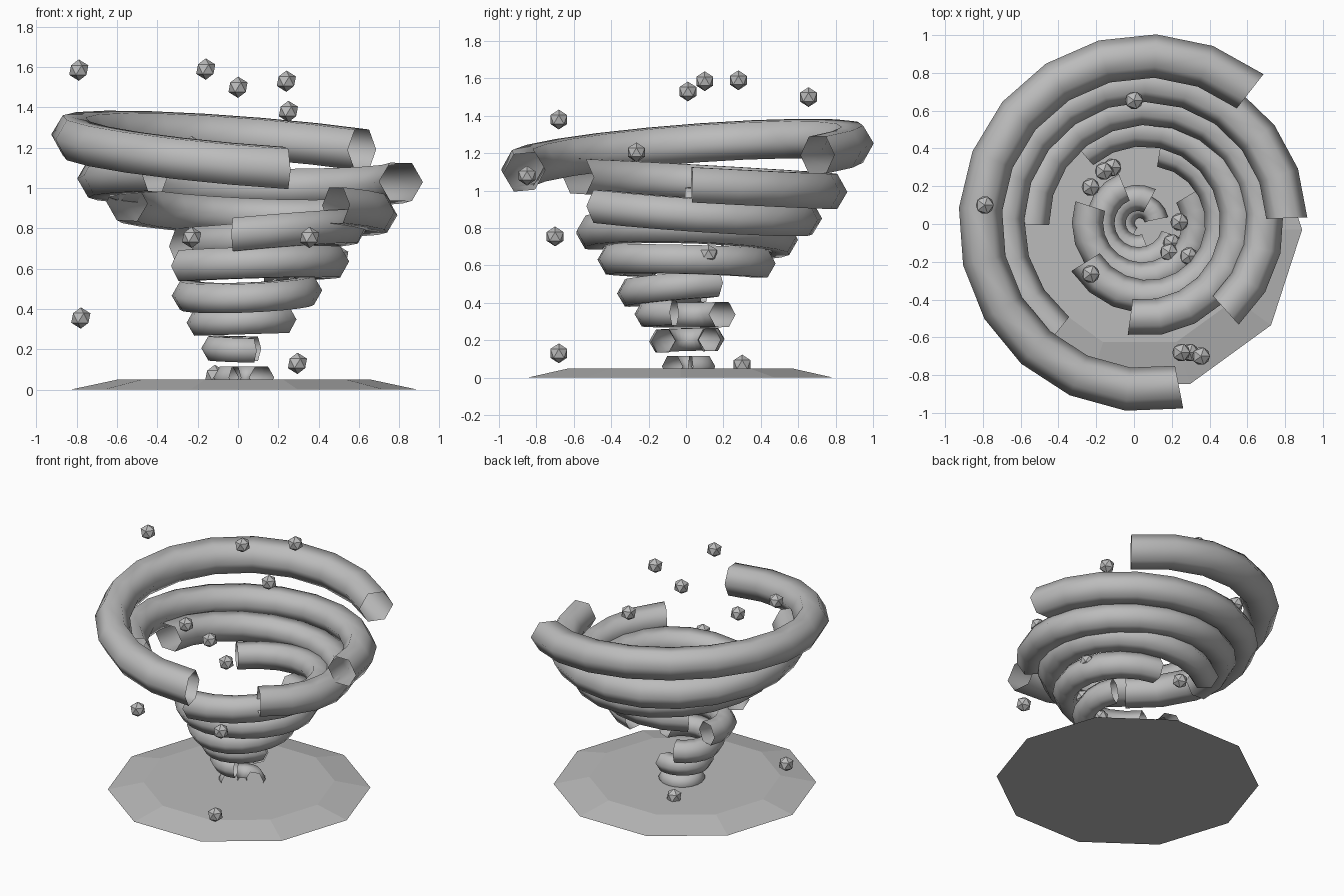
import bpy, bmesh
from math import radians, cos, sin, pi
from mathutils import Matrix

cube = bpy.data.objects.get("Cube")
if cube:
    bpy.data.objects.remove(cube, do_unlink=True)


def material(name, value):
    mat = bpy.data.materials.new(name)
    mat.use_nodes = True
    colour = (value, value, value, 1)
    mat.diffuse_color = colour
    mat.node_tree.nodes["Principled BSDF"].inputs["Base Color"].default_value = colour
    return mat


grey = material("mid grey", 0.5)


def finish(bm, name, location, smooth=False):
    bmesh.ops.recalc_face_normals(bm, faces=bm.faces)
    for face in bm.faces:
        face.smooth = smooth
    mesh = bpy.data.meshes.new(name)
    bm.to_mesh(mesh)
    bm.free()
    mesh.materials.append(grey)
    obj = bpy.data.objects.new(name, mesh)
    obj.location = location
    bpy.context.collection.objects.link(obj)


# Ground disc: ten-sided frustum
bm = bmesh.new()
bmesh.ops.create_cone(bm, cap_ends=True, segments=10, radius1=0.86, radius2=0.626,
                      depth=0.05, matrix=Matrix.Rotation(radians(18), 4, 'Z'))
finish(bm, "ground_disc", (0.03, -0.03, 0.025))


def swirl_ring(name, radius, tube, start, location, slope_x, slope_y):
    """Open six-sided tube swept along a partial, slightly tilted circle."""
    bm = bmesh.new()
    hexagon = [bm.verts.new((radius + tube * cos(k * pi / 3), 0, tube * sin(k * pi / 3)))
               for k in range(6)]
    edges = [bm.edges.new((hexagon[k], hexagon[(k + 1) % 6])) for k in range(6)]
    bmesh.ops.rotate(bm, verts=hexagon, cent=(0, 0, 0),
                     matrix=Matrix.Rotation(radians(start), 3, 'Z'))
    bmesh.ops.spin(bm, geom=hexagon + edges, cent=(0, 0, 0), axis=(0, 0, 1),
                   angle=radians(229), steps=13)
    for v in bm.verts:
        v.co.z += slope_x * v.co.x + slope_y * v.co.y
    finish(bm, name, location, smooth=True)


# Funnel of rings, bottom to top: centre x, slope in x, slope in y
tilts = [(0.03, 0, 0), (0.02, -0.03, 0.03), (0.025, 0.03, 0), (0.045, 0.04, 0.08),
         (0.075, 0.03, -0.025), (0.05, 0.09, -0.03), (0.07, -0.043, -0.07),
         (0.06, -0.01, -0.055), (0.07, -0.08, 0.077)]
for i, (cx, slope_x, slope_y) in enumerate(tilts):
    swirl_ring(f"swirl_ring_{i + 1}", 0.09 + 0.795 * (i / 8) ** 1.4, 0.063 + 0.0065 * i,
               52 - 50 * (8 - i), (cx, 0.005, 0.06 + 0.14 * i), slope_x, slope_y)

# Flying debris
debris = [(-0.79, 0.1, 1.585), (-0.16, 0.28, 1.59), (0, 0.655, 1.5), (0.24, 0.01, 1.53),
          (0.25, -0.68, 1.38), (-0.23, 0.195, 0.755), (0.355, -0.7, 0.755),
          (-0.78, -0.03, 0.355), (0.295, -0.68, 0.13), (-0.115, 0.3, 0.07),
          (-0.23, -0.265, 1.205), (0.1, -0.85, 1.08), (0.5, 0.12, 0.66),
          (0.29, -0.17, 0.6), (0.2, -0.1, 0.45), (0.185, -0.15, 0.5)]
for i, place in enumerate(debris):
    bm = bmesh.new()
    bmesh.ops.create_icosphere(bm, subdivisions=1, radius=0.053)
    finish(bm, f"debris_{i + 1}", place)
